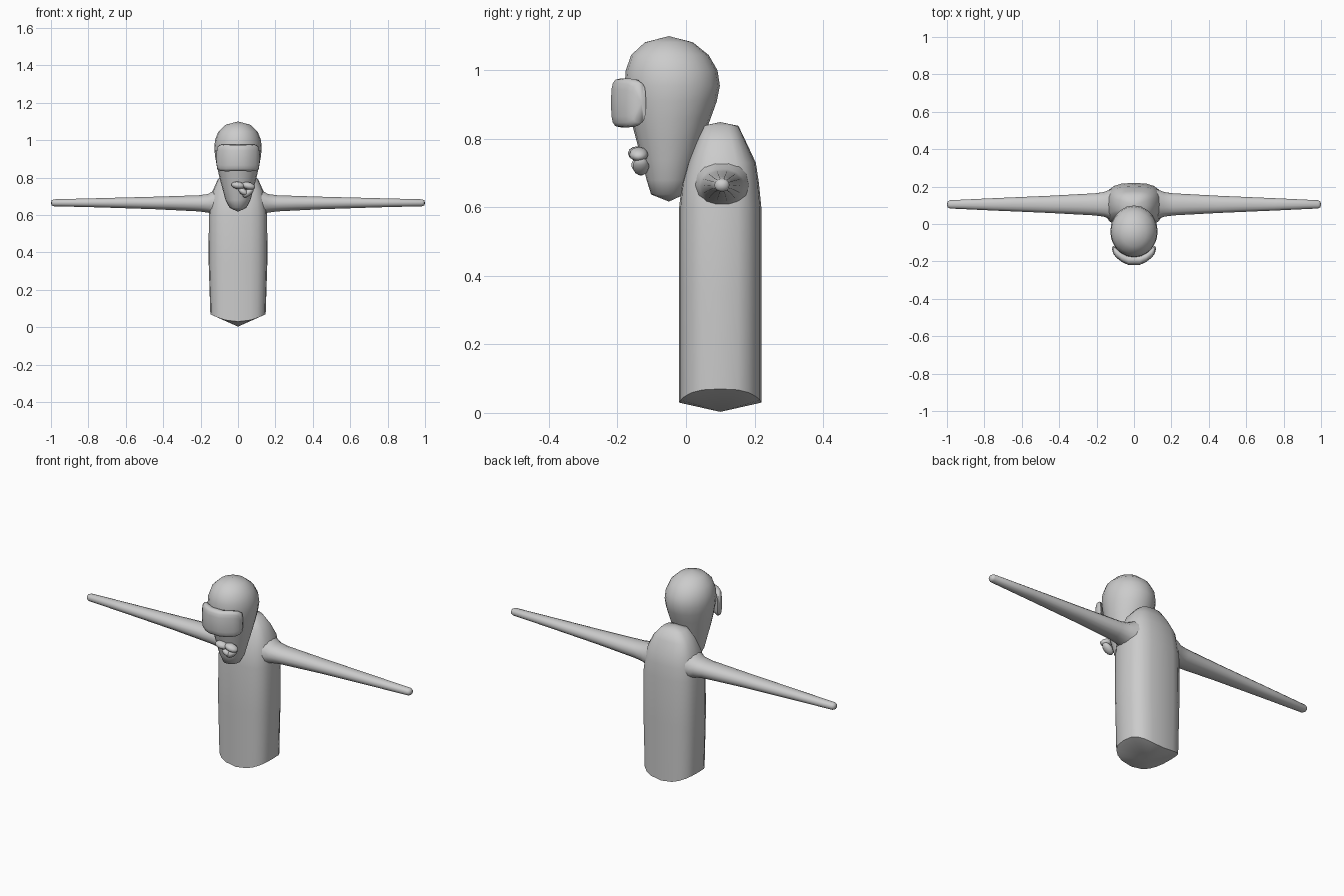
import bpy, math
from mathutils import Vector, Euler

if "Cube" in bpy.data.objects:
    bpy.data.objects.remove(bpy.data.objects["Cube"])

grey = bpy.data.materials.new("plain grey")
grey.diffuse_color = (0.6, 0.6, 0.6, 1)
grey.use_nodes = True
grey.node_tree.nodes["Principled BSDF"].inputs["Base Color"].default_value = grey.diffuse_color


def superellipse(n, a, b, power):
    """n points (u, v) of a rounded-rectangle outline."""
    pts = []
    for i in range(n):
        t = 2 * math.pi * i / n
        c, s = math.cos(t), math.sin(t)
        pts.append((a * math.copysign(abs(c) ** (2 / power), c),
                    b * math.copysign(abs(s) ** (2 / power), s)))
    return pts


def loft(name, rings, start, end, angle=50):
    """Skin rings of points and close both ends on a centre point."""
    n = len(rings[0])
    verts = [start] + [p for r in rings for p in r] + [end]
    last = len(verts) - 1
    faces = []
    for i in range(n):
        j = (i + 1) % n
        faces.append((0, 1 + j, 1 + i))
        for k in range(len(rings) - 1):
            a, b = 1 + k * n, 1 + (k + 1) * n
            faces.append((a + i, a + j, b + j, b + i))
        a = last - n
        faces.append((a + i, a + j, last))
    return finish(name, verts, faces, angle)


def finish(name, verts, faces, angle):
    me = bpy.data.meshes.new(name)
    me.from_pydata([tuple(v) for v in verts], [], faces)
    me.materials.append(grey)
    ob = bpy.data.objects.new(name, me)
    bpy.context.collection.objects.link(ob)
    bpy.ops.object.select_all(action='DESELECT')
    ob.select_set(True)
    bpy.context.view_layer.objects.active = ob
    bpy.ops.object.mode_set(mode='EDIT')
    bpy.ops.mesh.select_all(action='SELECT')
    bpy.ops.mesh.normals_make_consistent(inside=False)
    bpy.ops.object.mode_set(mode='OBJECT')
    bpy.ops.object.shade_smooth_by_angle(angle=math.radians(angle))
    return ob


# Torso: rounded block with a shallow domed base and sloping shoulders
# each row: height, front y, back y, half width
torso_rows = [(0.03, -0.02, 0.22, 0.148), (0.35, -0.02, 0.22, 0.157),
              (0.60, -0.02, 0.22, 0.156), (0.67, -0.012, 0.213, 0.148),
              (0.73, 0.005, 0.204, 0.135), (0.79, 0.028, 0.176, 0.108),
              (0.838, 0.048, 0.153, 0.065)]
rings = []
for k, (z, y0, y1, w) in enumerate(torso_rows):
    ring = []
    for u, v in superellipse(20, w, (y1 - y0) / 2, 2.8):
        lift = 0.04 * (u / w) ** 2 if k == 0 else 0
        ring.append((u, (y0 + y1) / 2 + v, z + lift))
    rings.append(ring)
loft("torso", rings, (0, 0.1, 0.003), (0, 0.1, 0.849), 60)

# Arms: flared at the shoulder, tapering to blunt tips
# each row: x, half depth, half height, centre height
arm_rows = [(0.08, 0.085, 0.085, 0.665), (0.13, 0.078, 0.066, 0.665),
            (0.16, 0.066, 0.051, 0.662), (0.21, 0.059, 0.044, 0.662),
            (0.45, 0.046, 0.034, 0.664), (0.75, 0.033, 0.025, 0.665),
            (0.985, 0.022, 0.019, 0.665), (0.996, 0.016, 0.014, 0.665)]
for side, label in ((1, "left"), (-1, "right")):
    rings = [[(side * x, 0.105 + u, zc + v) for u, v in superellipse(14, hy, hz, 2.2)]
             for x, hy, hz, zc in arm_rows]
    loft(label + "_arm", rings, (side * 0.07, 0.105, 0.665), (side * 1.0, 0.105, 0.665))

# Head: egg narrowing to the chin
# each row: height, front y, back y, half width
head_rows = [(0.638, -0.102, -0.004, 0.045), (0.68, -0.115, 0.011, 0.067),
             (0.74, -0.130, 0.030, 0.083), (0.80, -0.146, 0.050, 0.099),
             (0.86, -0.162, 0.072, 0.113), (0.91, -0.173, 0.090, 0.122),
             (0.955, -0.179, 0.099, 0.127), (1.00, -0.176, 0.092, 0.123),
             (1.045, -0.160, 0.066, 0.105), (1.082, -0.120, 0.020, 0.066)]
rings = [[(u, (y0 + y1) / 2 + v, z) for u, v in superellipse(20, w, (y1 - y0) / 2, 2.0)]
         for z, y0, y1, w in head_rows]
loft("head", rings, (0, -0.05, 0.617), (0, -0.05, 1.1), 60)

# Visor: thick curved plate wrapped round the front of the face
# each row: x, centre y, half depth, half height
visor_half = [(0.03, -0.192, 0.027, 0.071), (0.065, -0.176, 0.027, 0.072),
              (0.095, -0.154, 0.026, 0.07), (0.112, -0.137, 0.02, 0.058)]
visor_rows = [(-x, y, d, h) for x, y, d, h in reversed(visor_half)] + visor_half
rings = [[(x, y + u, 0.905 + v) for u, v in superellipse(16, d, h, 3.2)]
         for x, y, d, h in visor_rows]
loft("visor", rings, (-0.118, -0.13, 0.905), (0.118, -0.13, 0.905), 60)


# Lips: two upper lobes and a pointed lower lip, set off to one side
def lobe(name, centre, radii, tilt):
    rot = Euler((0, math.radians(tilt), 0)).to_matrix()
    c = Vector(centre)

    def place(x, y, z):
        return c + rot @ Vector((x * radii[0], y * radii[1], z * radii[2]))
    rings = []
    for k in range(1, 7):
        t = math.pi * k / 7
        rings.append([place(-math.cos(t), math.sin(t) * u, math.sin(t) * v)
                      for u, v in superellipse(12, 1, 1, 2)])
    loft(name, rings, place(-1, 0, 0), place(1, 0, 0), 80)


lobe("upper_lip_inner", (0.0, -0.142, 0.758), (0.036, 0.028, 0.020), 8)
lobe("upper_lip_outer", (0.056, -0.138, 0.755), (0.037, 0.028, 0.020), 14)
lobe("lower_lip_inner", (0.028, -0.136, 0.724), (0.030, 0.024, 0.017), 35)
lobe("lower_lip_outer", (0.055, -0.132, 0.720), (0.036, 0.024, 0.018), -40)
